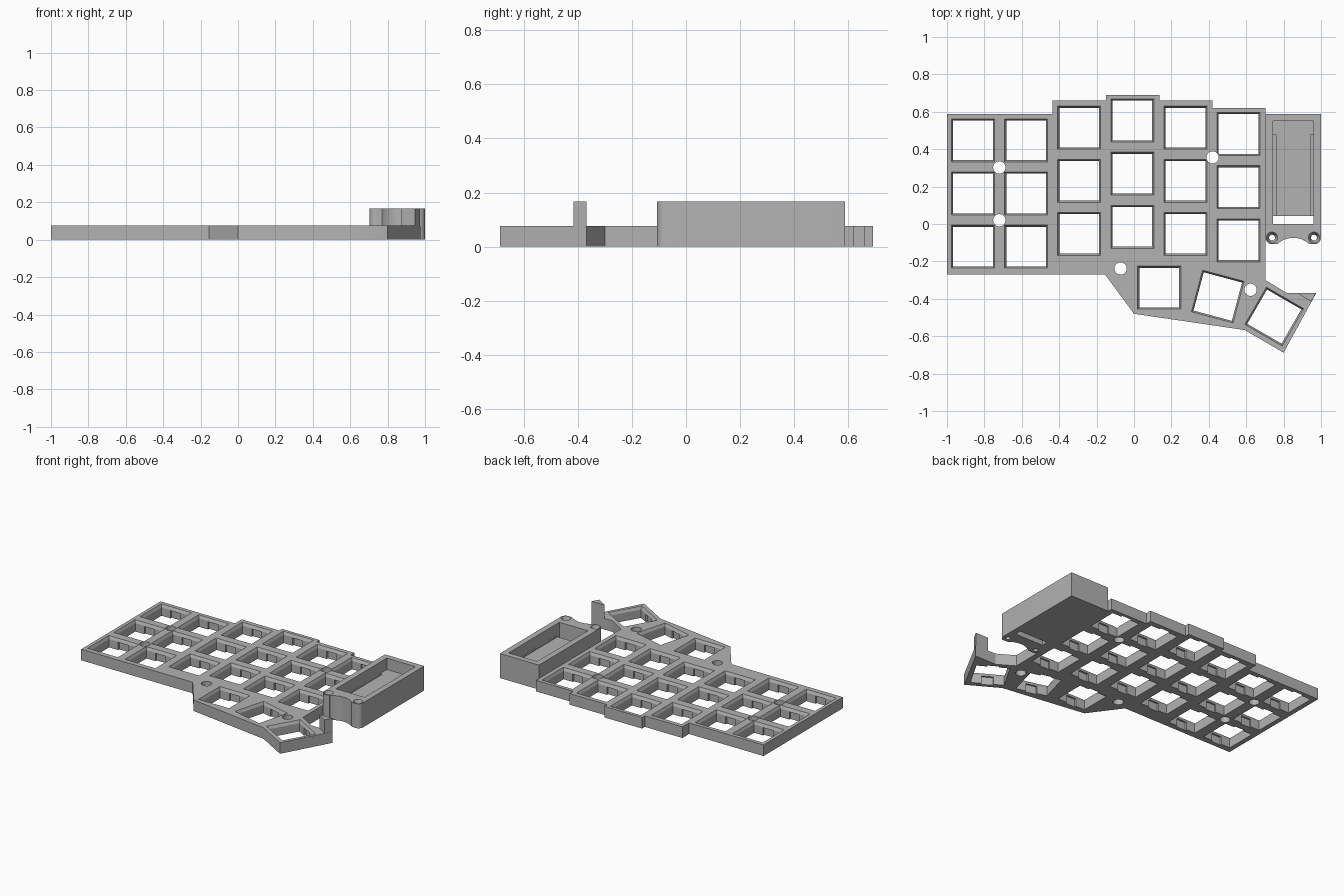
import bpy, bmesh
from math import radians, cos, sin, pi

cube = bpy.data.objects.get("Cube")
if cube:
    bpy.data.objects.remove(cube, do_unlink=True)

grey = bpy.data.materials.new("plain grey")
grey.use_nodes = True
grey.diffuse_color = (0.45, 0.45, 0.45, 1)
grey.node_tree.nodes["Principled BSDF"].inputs["Base Color"].default_value = grey.diffuse_color

PLATE_H, BOX_H, PITCH = 0.076, 0.168, 0.284


def rect(cx, cy, w, d, angle=0):
    a = radians(angle)
    return [(cx + x * w / 2 * cos(a) - y * d / 2 * sin(a),
             cy + x * w / 2 * sin(a) + y * d / 2 * cos(a))
            for x, y in ((-1, -1), (1, -1), (1, 1), (-1, 1))]


def arc(cx, cy, r, start, end, n):
    angles = [radians(start + (end - start) * i / n) for i in range(n + 1)]
    return [(cx + r * cos(a), cy + r * sin(a)) for a in angles]


def circle(cx, cy, r, n=32):
    return arc(cx, cy, r, 0, 360, n)[:-1]


def solid(name, lofts):
    """Each loft is a list of (outline, z) rings, counter-clockwise, from low to high."""
    bm = bmesh.new()
    for rings in lofts:
        loops = [[bm.verts.new((x, y, z)) for x, y in pts] for pts, z in rings]
        bm.faces.new(loops[0][::-1])
        bm.faces.new(loops[-1])
        n = len(loops[0])
        for low, high in zip(loops, loops[1:]):
            for i in range(n):
                j = (i + 1) % n
                bm.faces.new((low[i], low[j], high[j], high[i]))
    mesh = bpy.data.meshes.new(name)
    bm.to_mesh(mesh)
    bm.free()
    mesh.materials.append(grey)
    ob = bpy.data.objects.new(name, mesh)
    bpy.context.collection.objects.link(ob)
    return ob


def prism(pts, low, high):
    return [(pts, low), (pts, high)]


def cut(target, lofts):
    cutter = solid("cutter", lofts)
    mod = target.modifiers.new("cut", "BOOLEAN")
    mod.operation, mod.solver, mod.object = "DIFFERENCE", "EXACT", cutter
    bpy.context.view_layer.objects.active = target
    bpy.ops.object.modifier_apply(modifier=mod.name)
    bpy.data.objects.remove(cutter, do_unlink=True)


# Key plate outline with stepped columns and the thumb fan
outline = [(-1, -.27), (-.155, -.27), (0, -.48), (.592, -.567), (.8, -.688),
           (.975, -.368), (.815, -.368), (.703, -.3), (.703, .62), (.42, .62),
           (.42, .66), (.135, .66), (.135, .69), (-.15, .69), (-.15, .66),
           (-.435, .66), (-.435, .588), (-1, .588)]
plate = solid("key_plate", [prism(outline, 0, PLATE_H)])

# Key positions: six staggered columns of three, then three thumb keys
top_rows = [.447, .447, .515, .553, .515, .481]
keys = [(-.861 + c * PITCH, y - r * PITCH, 0) for c, y in enumerate(top_rows) for r in range(3)]
keys += [(.135, -.34, 0), (.448, -.388, -15), (.75, -.495, -30)]

# Key wells flare towards the top; clip notches sit in the lower walls
wells, notches = [], []
for x, y, a in keys:
    inner, outer = rect(x, y, .212, .212, a), rect(x, y, .23, .23, a)
    wells.append([(inner, -.05), (inner, .057), (outer, PLATE_H), (outer, .12)])
    notches.append(prism(rect(x, y, .075, .236, a), -.05, .053))
cut(plate, wells)
cut(plate, notches)

# Screw holes between the keys
screws = [(-.72, .302), (-.72, .02), (.42, .356), (-.072, -.238), (.623, -.352)]
cut(plate, [prism(circle(x, y, .033), -.05, .12) for x, y in screws])

# Controller case with two rounded bosses and a scooped front
case_outline = ([(.703, .588)] + arc(.738, -.073, .035, 180, 290, 8)
                + [(.77, -.106)] + arc(.852, -.2, .126, 131, 49, 12) + [(.934, -.106)]
                + arc(.965, -.073, .035, 250, 360, 8) + [(1, .588)])
case = solid("controller_case", [prism(case_outline, 0, BOX_H)])

# Tray, pin grooves along its sides, and the cable slot through its floor
cut(case, [prism(rect(.852, .275, .217, .55), .09, .25)])
cut(case, [prism(rect(x, .262, .016, .432), .05, .12) for x in (.752, .952)])
cut(case, [prism(rect(.852, .022, .217, .044), -.05, .12)])

# Countersunk screw holes in the bosses
bosses = []
for x in (.738, .962):
    small, wide = circle(x, -.073, .016, 20), circle(x, -.073, .03, 20)
    bosses.append([(small, -.05), (small, .13), (wide, BOX_H), (wide, .25)])
cut(case, bosses)

# Upright support post at the outer thumb corner
post = solid("support_post", [prism([(.874, -.368), (.947, -.416), (.973, -.368)], PLATE_H - .01, BOX_H)])

bpy.ops.object.select_all(action="DESELECT")
for ob in (plate, case, post):
    ob.select_set(True)
bpy.context.view_layer.objects.active = plate
bpy.ops.object.shade_smooth_by_angle(angle=radians(25))
